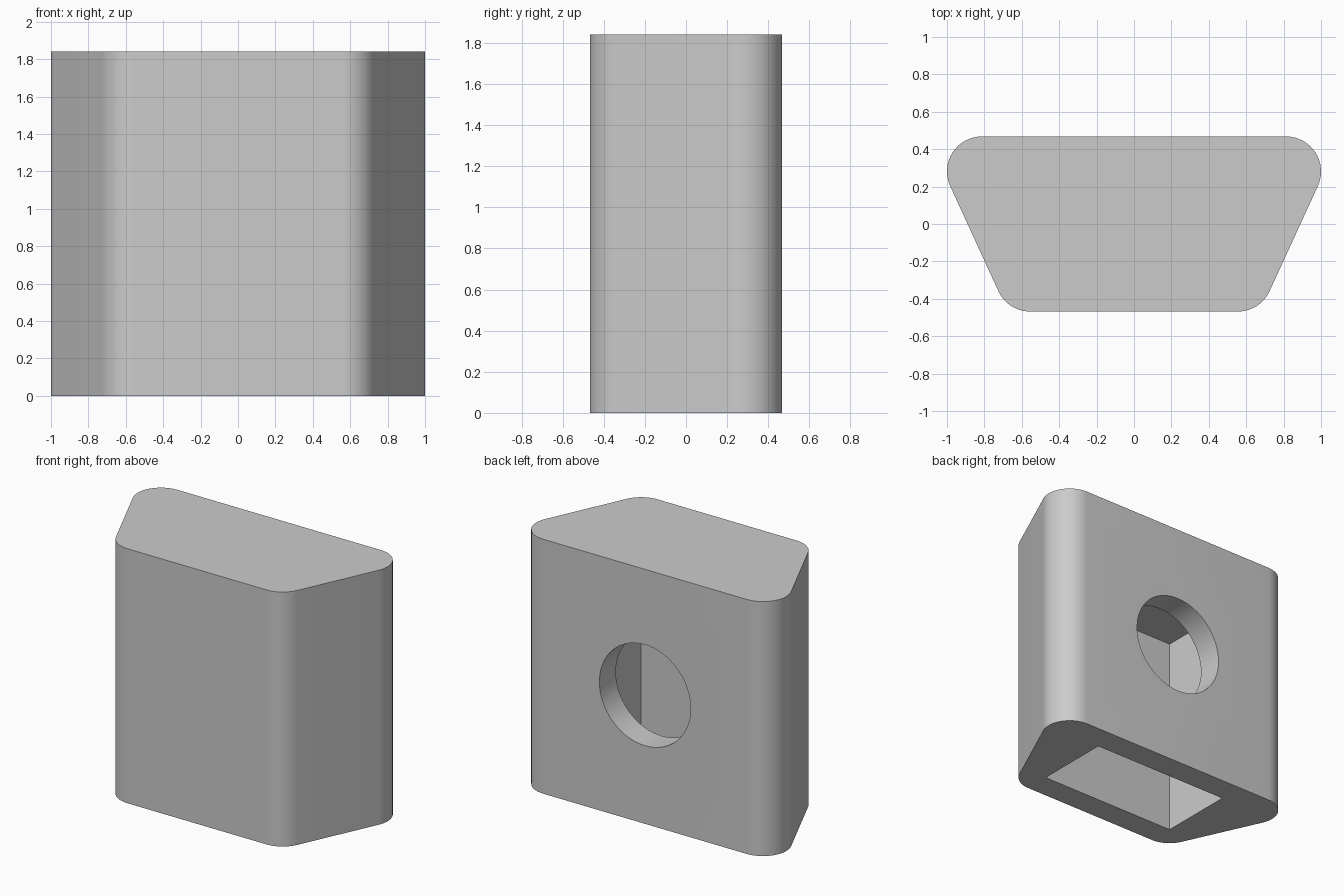
import bpy
import bmesh
import math
from mathutils import Matrix, Vector

if "Cube" in bpy.data.objects:
    bpy.data.objects.remove(bpy.data.objects["Cube"], do_unlink=True)

HEIGHT = 1.84
WALL = 0.187          # wall thickness, also the corner radius
BACK_X, FRONT_X, CORE_Y = 0.813, 0.555, 0.281
CAVITY_HEIGHT = 1.47
HOLE_RADIUS = 0.365

grey = bpy.data.materials.new("light grey")
grey.use_nodes = True
colour = (0.6, 0.6, 0.6, 1)
grey.diffuse_color = colour
grey.node_tree.nodes["Principled BSDF"].inputs["Base Color"].default_value = colour


def make_object(name, bm):
    bmesh.ops.recalc_face_normals(bm, faces=bm.faces)
    mesh = bpy.data.meshes.new(name)
    bm.to_mesh(mesh)
    bm.free()
    mesh.materials.append(grey)
    obj = bpy.data.objects.new(name, mesh)
    bpy.context.collection.objects.link(obj)
    return obj


def rounded_outline(centres, radius, steps=16):
    """Outline around counter-clockwise corner centres."""
    points = []
    for i, c in enumerate(centres):
        into = c - centres[i - 1]
        out = centres[(i + 1) % len(centres)] - c
        start = math.atan2(-into.x, into.y)
        turn = (math.atan2(-out.x, out.y) - start) % math.tau
        for k in range(steps + 1):
            a = start + turn * k / steps
            points.append((c.x + radius * math.cos(a), c.y + radius * math.sin(a)))
    return points


# Body: rounded trapezoid column
corners = [Vector((-FRONT_X, -CORE_Y)), Vector((FRONT_X, -CORE_Y)),
           Vector((BACK_X, CORE_Y)), Vector((-BACK_X, CORE_Y))]
outline = rounded_outline(corners, WALL)
bm = bmesh.new()
lower, upper = ([bm.verts.new((x, y, z)) for x, y in outline] for z in (0, HEIGHT))
bm.faces.new(lower[::-1])
bm.faces.new(upper)
for i in range(len(outline)):
    bm.faces.new((lower[i - 1], lower[i], upper[i], upper[i - 1]))
body = make_object("body", bm)

# Cutter: rectangular cavity, open at the bottom
bm = bmesh.new()
depth = CAVITY_HEIGHT + 0.2
bmesh.ops.create_cube(bm, size=1, matrix=Matrix.Translation((0, 0, CAVITY_HEIGHT - depth / 2))
                      @ Matrix.Diagonal((FRONT_X * 2, CORE_Y * 2, depth, 1)))
cavity = make_object("cavity_cutter", bm)

# Cutter: round hole through the back wall
bm = bmesh.new()
bmesh.ops.create_cone(bm, cap_ends=True, segments=64, radius1=HOLE_RADIUS,
                      radius2=HOLE_RADIUS, depth=0.6,
                      matrix=Matrix.Translation((0, 0.4, HEIGHT / 2 + 0.01))
                      @ Matrix.Rotation(math.pi / 2, 4, "X"))
hole = make_object("hole_cutter", bm)

# Cut both openings
bpy.ops.object.select_all(action="DESELECT")
body.select_set(True)
bpy.context.view_layer.objects.active = body
for cutter in (cavity, hole):
    cutter.hide_render = True
    mod = body.modifiers.new(cutter.name, "BOOLEAN")
    mod.operation = "DIFFERENCE"
    mod.solver = "EXACT"
    mod.object = cutter
    bpy.ops.object.modifier_apply(modifier=mod.name)
    bpy.data.objects.remove(cutter, do_unlink=True)

bpy.ops.object.shade_smooth_by_angle(angle=math.radians(30))
